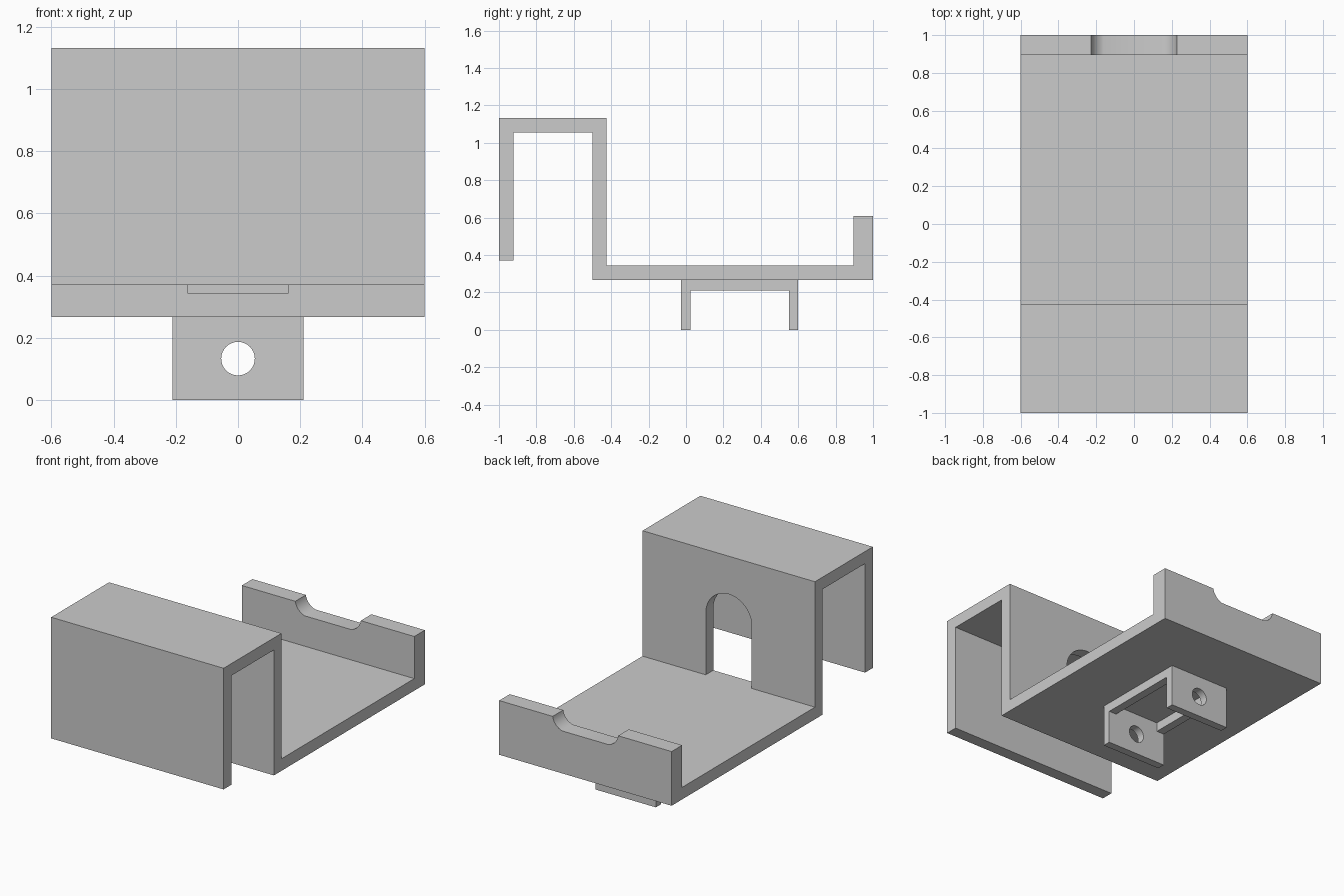
import bpy
import bmesh
import math
from mathutils import Vector

cube = bpy.data.objects.get("Cube")
if cube:
    bpy.data.objects.remove(cube, do_unlink=True)

GREY = (0.6, 0.6, 0.6, 1)
mat = bpy.data.materials.new("plain grey")
mat.use_nodes = True
mat.diffuse_color = GREY
mat.node_tree.nodes["Principled BSDF"].inputs["Base Color"].default_value = GREY


def prism(name, points, place, depth):
    """Extrude a 2D outline; place maps each pair to 3D, depth is the sweep."""
    bm = bmesh.new()
    face = bm.faces.new([bm.verts.new(place(*p)) for p in points])
    swept = bmesh.ops.extrude_face_region(bm, geom=[face])["geom"]
    bmesh.ops.translate(bm, vec=Vector(depth),
                        verts=[v for v in swept if isinstance(v, bmesh.types.BMVert)])
    bmesh.ops.recalc_face_normals(bm, faces=bm.faces)
    mesh = bpy.data.meshes.new(name)
    bm.to_mesh(mesh)
    bm.free()
    mesh.materials.append(mat)
    obj = bpy.data.objects.new(name, mesh)
    bpy.context.collection.objects.link(obj)
    return obj


def along_y(name, points, y0, y1):
    return prism(name, points, lambda x, z: (x, y0, z), (0, y1 - y0, 0))


def arc(cx, cz, r, start, end, steps):
    angles = [math.radians(start + (end - start) * i / steps) for i in range(steps + 1)]
    return [(cx + r * math.cos(a), cz + r * math.sin(a)) for a in angles]


def cut(obj, cutter):
    mod = obj.modifiers.new("cut", "BOOLEAN")
    mod.operation = "DIFFERENCE"
    mod.solver = "EXACT"
    mod.object = cutter
    bpy.context.view_layer.objects.active = obj
    bpy.ops.object.modifier_apply(modifier=mod.name)
    bpy.data.objects.remove(cutter, do_unlink=True)


def soften(obj):
    bpy.ops.object.select_all(action="DESELECT")
    obj.select_set(True)
    bpy.context.view_layer.objects.active = obj
    bpy.ops.object.shade_smooth_by_angle(angle=math.radians(25))


# Bent sheet: hook, wall, shelf and end lip in one profile
profile = [(-1, 0.37), (-1, 1.132), (-0.425, 1.132), (-0.425, 0.343),
           (0.895, 0.343), (0.895, 0.608), (1, 0.608), (1, 0.267),
           (-0.5, 0.267), (-0.5, 1.056), (-0.923, 1.056), (-0.923, 0.37)]
hook_shelf = prism("hook_shelf", profile, lambda y, z: (-0.6, y, z), (1.2, 0, 0))

# Arched opening through the hook's inner wall
arch = arc(0, 0.733, 0.16, 0, 180, 32) + [(-0.16, 0.343), (0.16, 0.343)]
cut(hook_shelf, along_y("arch_cutter", arch, -0.56, -0.37))

# Shallow notch with scooped ends in the lip
scoop = arc(0.138, 0.622, 0.091, -75, -8, 8)
notch = scoop + [(0.228, 0.7), (-0.228, 0.7)] + [(-x, z) for x, z in reversed(scoop)]
cut(hook_shelf, along_y("notch_cutter", notch, 0.87, 1.05))
soften(hook_shelf)

# Mounting bracket below: drilled legs joined by two side rails
for name, y0 in (("front_bracket_leg", -0.027), ("back_bracket_leg", 0.55)):
    outline = [(-0.21, 0), (0.21, 0), (0.21, 0.267), (-0.21, 0.267)]
    leg = along_y(name, outline, y0, y0 + 0.05)
    hole = arc(0, 0.133, 0.054, 0, 360, 32)[:-1]
    cut(leg, along_y("hole_cutter", hole, y0 - 0.05, y0 + 0.1))
    soften(leg)

for name, side in (("left_bracket_rail", 1), ("right_bracket_rail", -1)):
    outline = [(side * x, z) for x, z in
               ((0.157, 0.21), (0.21, 0.21), (0.21, 0.267), (0.157, 0.267))]
    along_y(name, outline, 0.023, 0.55)
